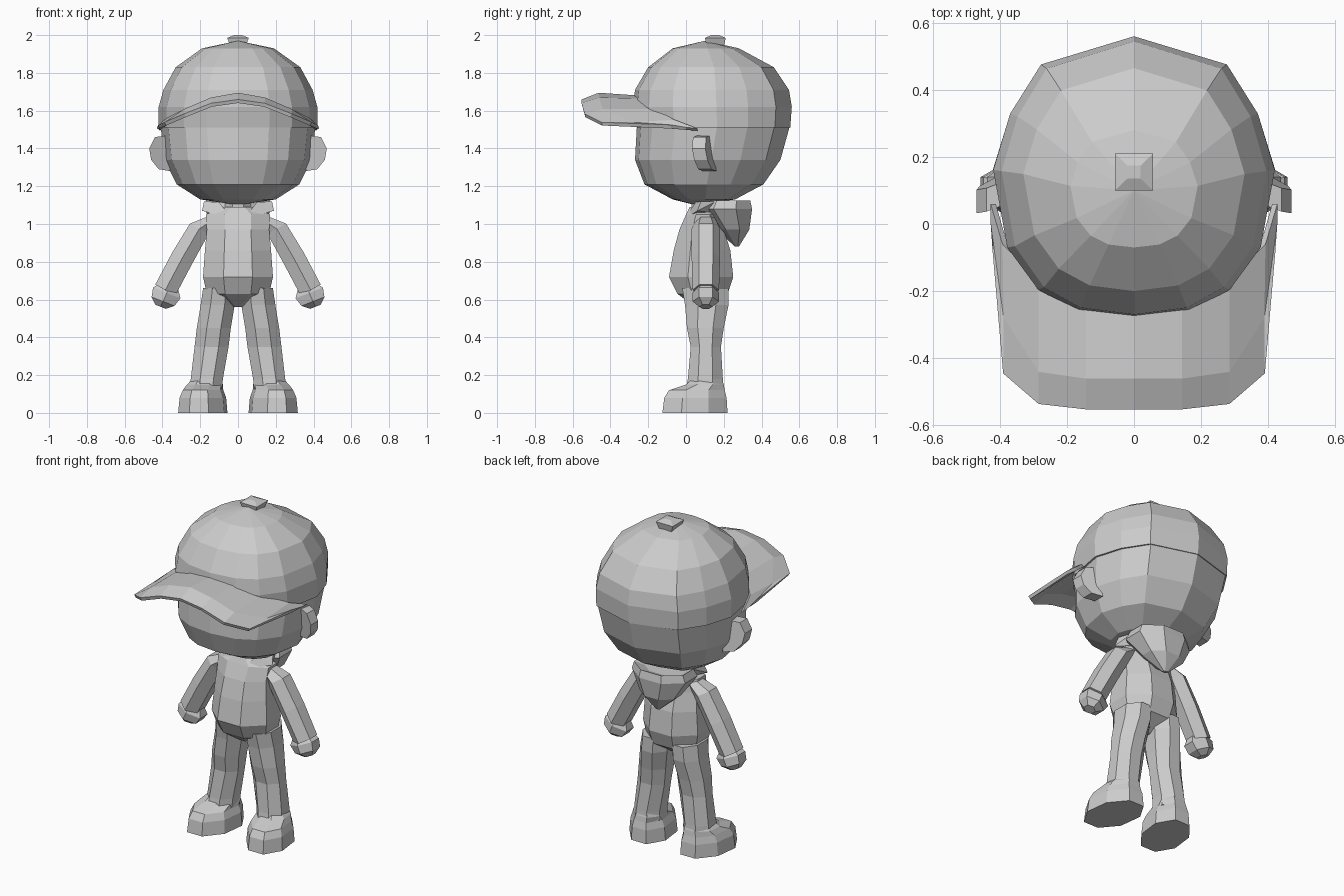
import bpy, bmesh, math
from mathutils import Vector

if "Cube" in bpy.data.objects:
    bpy.data.objects.remove(bpy.data.objects["Cube"])

grey = bpy.data.materials.new("light grey")
grey.diffuse_color = (0.6, 0.6, 0.6, 1)
grey.use_nodes = True
grey.node_tree.nodes["Principled BSDF"].inputs["Base Color"].default_value = grey.diffuse_color


def finish(name, bm, mirror=False, recalc=True):
    if recalc:
        bmesh.ops.recalc_face_normals(bm, faces=bm.faces)
    me = bpy.data.meshes.new(name)
    bm.to_mesh(me)
    bm.free()
    me.materials.append(grey)
    ob = bpy.data.objects.new(name, me)
    bpy.context.collection.objects.link(ob)
    if mirror:
        ob.modifiers.new("mirror", 'MIRROR')
    return ob


def circle(n, half=True):
    """Unit polygon; half turns a flat side to the front."""
    k = 0.5 if half else 0
    s = 1 / math.cos(math.pi / n) if half else 1
    return [(s * math.sin((i + k) * math.tau / n), -s * math.cos((i + k) * math.tau / n))
            for i in range(n)]


def level(sec, z, cx, rx, yf, yb, shear=0.0):
    """Horizontal ring between a front and back y."""
    cy, ry = (yf + yb) / 2, (yb - yf) / 2
    return [(cx + rx * x - shear * (ry * y + cy - 0.1), cy + ry * y, z) for x, y in sec]


def loft(name, rings, mirror=False):
    bm = bmesh.new()
    vs = [[bm.verts.new(p) for p in r] for r in rings]
    n = len(vs[0])
    for a, b in zip(vs, vs[1:]):
        for i in range(n):
            j = (i + 1) % n
            bm.faces.new((a[i], a[j], b[j], b[i]))
    bm.faces.new(vs[0])
    bm.faces.new(vs[-1])
    bmesh.ops.remove_doubles(bm, verts=bm.verts, dist=0.0005)
    return finish(name, bm, mirror)


def hull(name, pts, mirror=False):
    bm = bmesh.new()
    for p in pts:
        bm.verts.new(p)
    r = bmesh.ops.convex_hull(bm, input=bm.verts)
    junk = [g for g in r["geom_interior"] if isinstance(g, bmesh.types.BMVert)]
    bmesh.ops.delete(bm, geom=junk, context='VERTS')
    return finish(name, bm, mirror)


# head and cap share a 14-sided outline, widest just behind the ears
half = [(0, -1), (.4, -.95), (.68, -.8), (.9, -.5), (1, .05), (.88, .45), (.66, .8), (0, 1)]
outline = half + [(-x, y) for x, y in half[-2:0:-1]]
loft("head", [level(outline, *r) for r in (
    (1.10, 0, .0, .05, .05), (1.13, 0, .20, -.07, .26), (1.21, 0, .325, -.22, .41),
    (1.34, 0, .39, -.27, .50), (1.52, 0, .41, -.26, .55), (1.62, 0, .38, -.24, .52))])
loft("cap", [level(outline, *r) for r in (
    (1.51, 0, .42, -.262, .552), (1.62, 0, .42, -.28, .56), (1.71, 0, .395, -.27, .545),
    (1.83, 0, .33, -.20, .465), (1.93, 0, .19, -.07, .28), (1.97, 0, .0, .10, .10))])

# cap button
square = circle(4)
loft("cap_button", [level(square, *r) for r in (
    (1.94, 0, .04, .11, .20), (1.985, 0, .057, .10, .21), (2.0, 0, .02, .135, .175))])

# arched brim, half a grid mirrored
cols = [(0, (-.25, 1.67), (-.46, 1.685), (-.55, 1.65)),
        (.14, (-.24, 1.655), (-.46, 1.66), (-.55, 1.63)),
        (.28, (-.17, 1.60), (-.44, 1.60), (-.535, 1.575)),
        (.385, (-.06, 1.545), (-.28, 1.53), (-.445, 1.53)),
        (.42, (.06, 1.50), (.0, 1.505), (-.08, 1.515))]
bm = bmesh.new()
grid = [[bm.verts.new((c[0], y, z)) for y, z in c[1:]] for c in cols]
for a, b in zip(grid, grid[1:]):
    for i in range(2):
        bm.faces.new((a[i], a[i + 1], b[i + 1], b[i]))
brim = finish("cap_brim", bm, True, False)
sol = brim.modifiers.new("thickness", 'SOLIDIFY')
sol.thickness = 0.02
sol.offset = 0

# ears
ear = [(.37, 1.47), (.44, 1.46), (.47, 1.40), (.46, 1.34), (.42, 1.29), (.36, 1.28)]
hull("ears", [(x, y + (1.46 - z) * .12 - (x - .42) * .4, z)
              for x, z in ear for y in (.045, .115)], True)

# torso and neck
oct8 = circle(8)
loft("torso", [level(oct8, *r) for r in (
    (.56, 0, .03, .05, .12), (.63, 0, .165, -.045, .22), (.72, 0, .185, -.09, .25),
    (.86, 0, .175, -.065, .235), (.97, 0, .165, -.035, .20), (1.05, 0, .17, .0, .18),
    (1.09, 0, .08, .02, .15))])
loft("neck", [level(oct8, z, 0, .07, .03, .16) for z in (1.05, 1.16)])

# hood hanging at the back, with lapels reaching to the front
loft("hood", [level(oct8, *r) for r in (
    (.88, 0, .015, .26, .28), (.97, 0, .115, .16, .335), (1.08, 0, .18, .06, .35),
    (1.125, 0, .165, .09, .34), (1.10, 0, .12, .11, .28))])
hull("lapels", [(.03, -.01, 1.025), (.04, .02, 1.04), (.19, .06, 1.07), (.18, .08, 1.12),
                (.10, .05, 1.115), (.12, .14, 1.06), (.15, .16, 1.12), (.08, .03, 1.04)], True)


# arms and hands: six-sided tubes in the xz plane
def tube(name, steps, direction):
    d = Vector(direction).normalized()
    side = Vector((-d.z, 0, d.x))
    rings = []
    for x, z, w, t in steps:
        c = Vector((x, .105, z))
        rings.append([c + side * (w * a) + Vector((0, t * b, 0)) for a, b in circle(6, False)])
    loft(name, rings, True)


tube("arms", [(.12, 1.03, .035, .05), (.205, .975, .065, .075), (.295, .82, .07, .075),
              (.385, .65, .07, .07)], (.2, 0, -.36))
tube("hands", [(.36, .68, .05, .04), (.377, .635, .09, .07), (.397, .59, .075, .07),
               (.41, .562, .035, .035)], (.35, 0, -.9))

# legs
loft("legs", [level(oct8, *r) for r in (
    (.66, .10, .085, -.02, .225), (.57, .108, .09, -.005, .225), (.45, .128, .09, .005, .20),
    (.35, .14, .09, .025, .185), (.18, .165, .085, .01, .195), (.12, .17, .085, .0, .20))], True)

# shoes, toes turned slightly out
loft("shoes", [level(oct8, *r, .12) for r in (
    (0, .18, .122, -.125, .22), (.08, .18, .115, -.115, .215), (.12, .18, .10, -.09, .205),
    (.15, .175, .09, .0, .20), (.18, .168, .07, .03, .19))], True)
